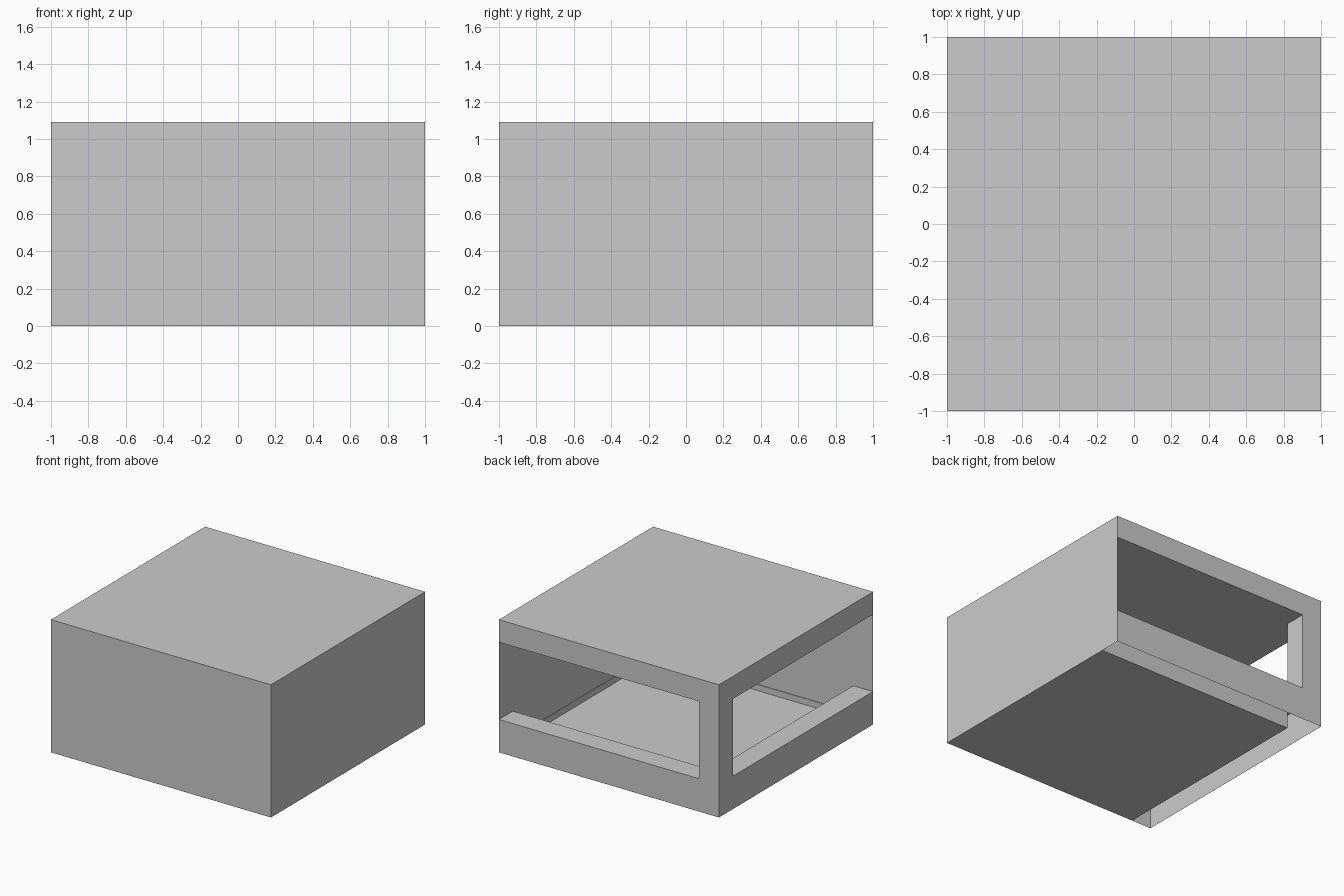
import bpy

if "Cube" in bpy.data.objects:
    bpy.data.objects.remove(bpy.data.objects["Cube"])

H = 1.09       # total height
TOP = 0.905    # underside of roof slab
SILL = 0.27    # sill height
IN = 0.82      # inner edge of sill and post


def swap(face):
    """Reflect a face across the diagonal x = -y, keeping it facing outward."""
    return [(-y, -x, z) for x, y, z in reversed(face)]


def build(name, faces, mirrored=()):
    """Make one welded object from faces plus faces repeated across the diagonal."""
    verts, polys, index = [], [], {}
    for face in list(faces) + list(mirrored) + [swap(f) for f in mirrored]:
        poly = []
        for p in face:
            key = tuple(round(c, 4) for c in p)
            if key not in index:
                index[key] = len(verts)
                verts.append(key)
            poly.append(index[key])
        polys.append(poly)
    mesh = bpy.data.meshes.new(name)
    mesh.from_pydata(verts, [], polys)
    mesh.update()
    obj = bpy.data.objects.new(name, mesh)
    bpy.context.collection.objects.link(obj)
    return obj


def level(x0, x1, y0, y1, z, up=True):
    face = [(x0, y0, z), (x1, y0, z), (x1, y1, z), (x0, y1, z)]
    return face if up else face[::-1]


def across_x(x, y0, y1, z0, z1):
    """Upright panel facing +x."""
    return [(x, y0, z0), (x, y1, z0), (x, y1, z1), (x, y0, z1)]


# Open frame side: sill, corner post and roof edge in one outline
outline = [(-1, 0), (-1, H), (1, H), (1, TOP), (-IN, TOP), (-IN, SILL), (1, SILL), (1, 0)]
frame_side = [(x, 1, z) for x, z in outline]

# Inner face of the sill, facing into the room
sill_inner = [(-IN, IN, 0), (1, IN, 0), (1, IN, SILL), (-IN, IN, SILL)]

build(
    "room_shell",
    faces=[
        level(-1, 1, -1, 1, H),                   # roof
        level(-1, 1, -1, 1, TOP, up=False),       # ceiling
        level(-IN, 1, -1, IN, 0, up=False),       # floor
    ],
    mirrored=[
        frame_side,
        across_x(1, -1, 1, 0, H),                 # solid wall
        level(-IN, 1, IN, 1, SILL),               # sill top
        sill_inner,
        across_x(-IN, IN, 1, SILL, TOP),          # post inner side
    ],
)

# Low skirting along the two solid walls
T, S = 0.005, 0.05
build(
    "skirting",
    faces=[],
    mirrored=[
        across_x(1 - T, -1 + T, IN, 0, S)[::-1],
        [(1 - T, -1 + T, S), (1, -1, S), (1, IN, S), (1 - T, IN, S)],
    ],
)
